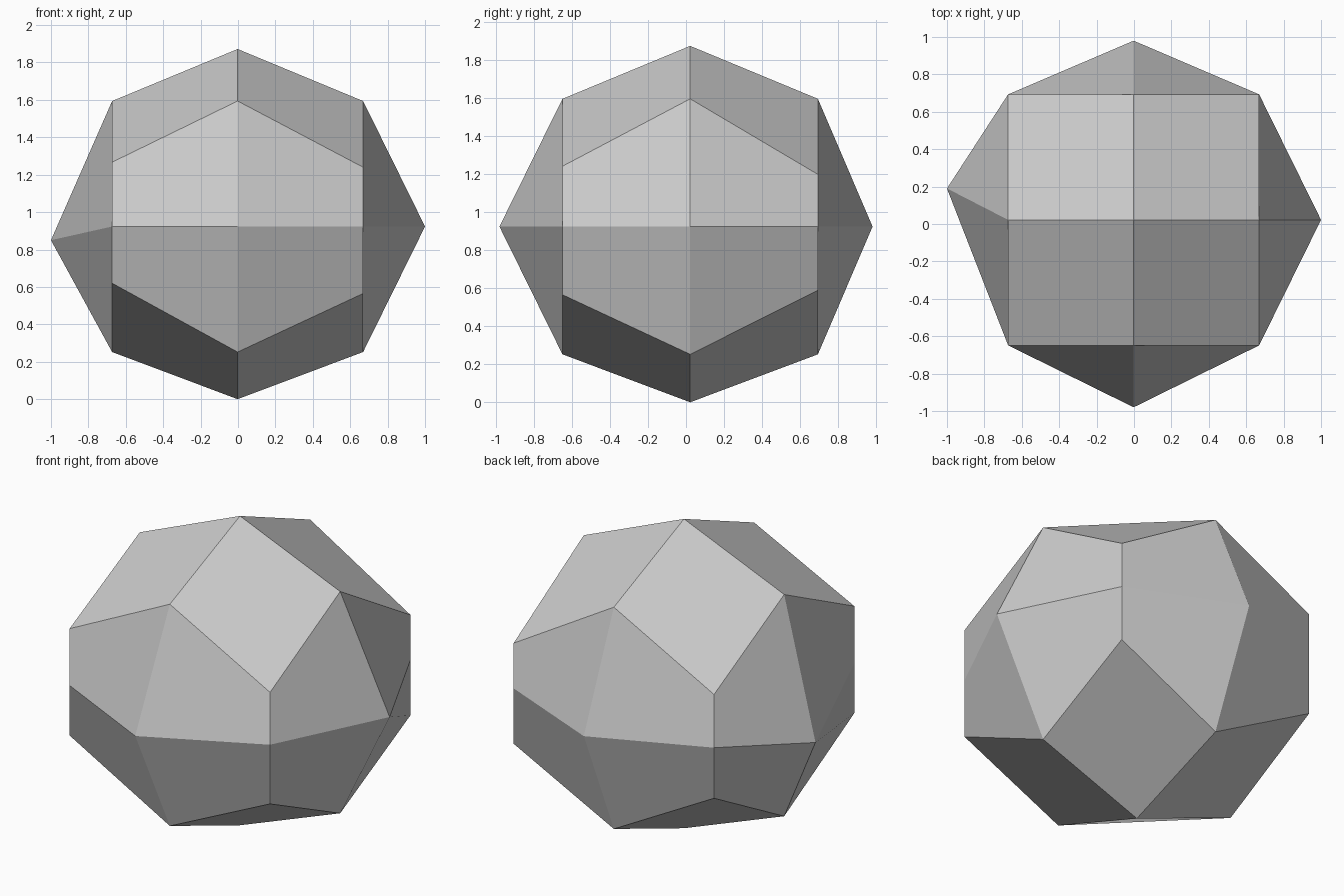
import bpy
import bmesh
from itertools import product
from mathutils import Vector

cube = bpy.data.objects.get("Cube")
if cube:
    bpy.data.objects.remove(cube, do_unlink=True)

CENTRE = Vector((-0.002, 0.022, 0.923))
# Heights of the uneven corners, keyed by their direction
CORNER_Z = {
    (1, -1, 1): 1.24, (-1, -1, 1): 1.267, (1, 1, 1): 1.197, (-1, 1, 1): 1.245,
    (1, -1, -1): 0.565, (-1, -1, -1): 0.62, (1, 1, -1): 0.588, (-1, 1, -1): 0.617,
}
# Tips of the six sides
TIPS = {
    (1, 0, 0): (1, 0.022, 0.923), (-1, 0, 0): (-1, 0.19, 0.85),
    (0, 1, 0): (-0.002, 0.98, 0.923), (0, -1, 0): (-0.002, -0.98, 0.923),
    (0, 0, 1): (-0.002, 0.022, 1.872), (0, 0, -1): (-0.002, 0.022, 0),
}


def place(key):
    """Position of a tip, an edge midpoint or a corner of the rounded block."""
    if key in TIPS:
        return Vector(TIPS[key])
    point = CENTRE + 0.671 * Vector(key)
    if key in CORNER_Z:
        point.z = CORNER_Z[key]
    return point


# Rounded block: each side is four quads about its tip
bm = bmesh.new()
verts = {k: bm.verts.new(place(k)) for k in product((-1, 0, 1), repeat=3) if any(k)}
for axis, side in product(range(3), (-1, 1)):
    def vert(u, v):
        k = [0, 0, 0]
        k[axis], k[(axis + 1) % 3], k[(axis + 2) % 3] = side, u, v
        return verts[tuple(k)]

    for u, v in product((-1, 1), repeat=2):
        # Alternate quads bend across the midpoints instead of tip to corner
        octant = side * u * v
        ring = [vert(0, 0), vert(u, 0), vert(u, v), vert(0, v)]
        if octant == (1 if axis == 0 else -1):
            ring = ring[1:] + ring[:1]
        # Keep every quad facing outward
        if octant < 0:
            ring[1], ring[3] = ring[3], ring[1]
        bm.faces.new(ring)

mesh = bpy.data.meshes.new("faceted_rock")
bm.to_mesh(mesh)
bm.free()
rock = bpy.data.objects.new("faceted_rock", mesh)
bpy.context.collection.objects.link(rock)

# Plain grey stone
grey = bpy.data.materials.new("light_grey")
grey.use_nodes = True
colour = (0.6, 0.6, 0.6, 1)
grey.diffuse_color = colour
grey.node_tree.nodes["Principled BSDF"].inputs["Base Color"].default_value = colour
mesh.materials.append(grey)
